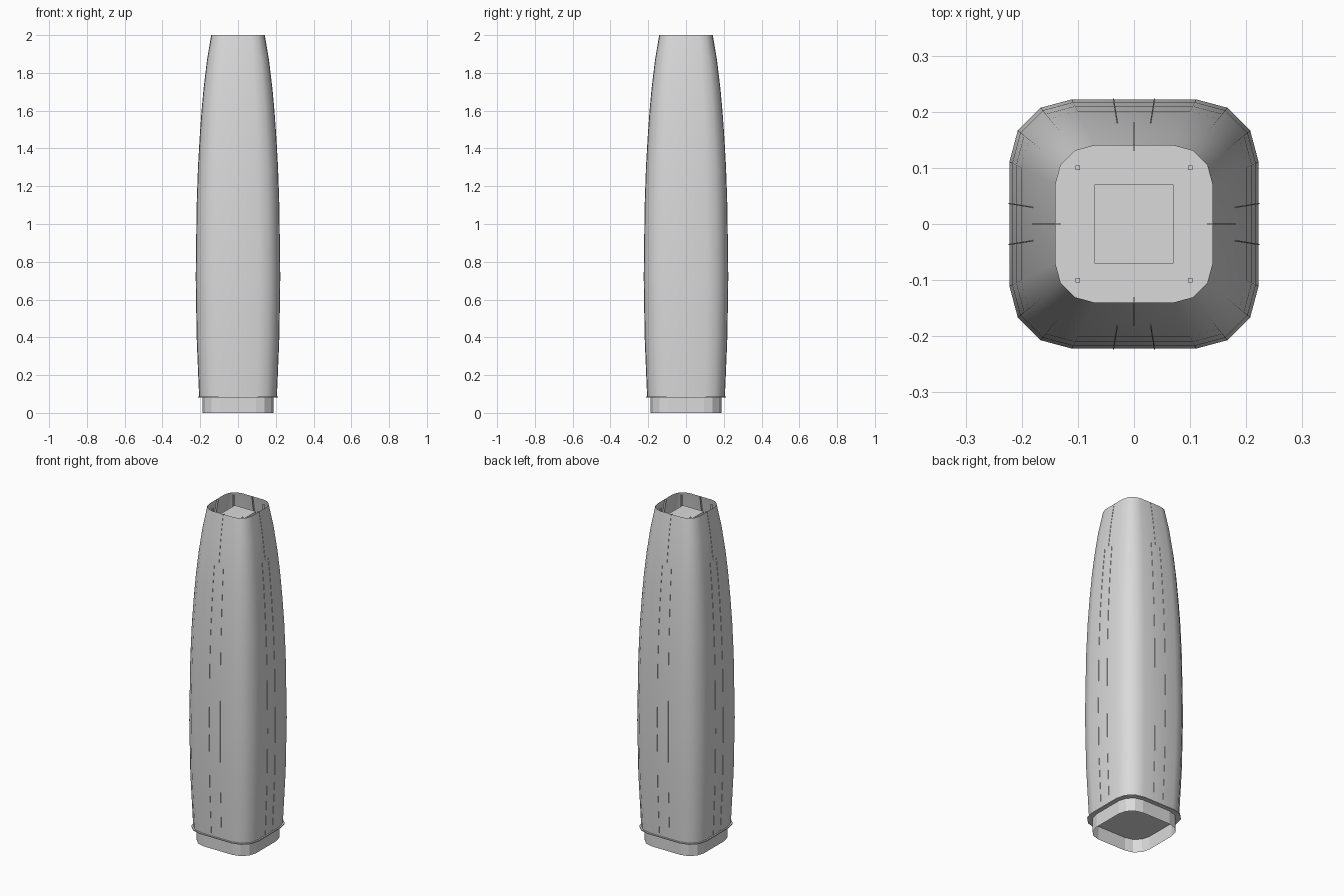
import bpy, bmesh, math
from mathutils import Matrix

cube = bpy.data.objects.get("Cube")
if cube:
    bpy.data.objects.remove(cube, do_unlink=True)

grey = bpy.data.materials.new("light_grey")
grey.use_nodes = True
colour = (0.7, 0.7, 0.7, 1)
grey.diffuse_color = colour
grey.node_tree.nodes["Principled BSDF"].inputs["Base Color"].default_value = colour

# Tower profile: height, half width
PROFILE = [(0.085, 0.204), (0.4, 0.217), (0.72, 0.222), (1.1, 0.217), (1.3, 0.210),
           (1.46, 0.201), (1.6, 0.191), (1.72, 0.180), (1.87, 0.162), (2.0, 0.14)]
FIN_SPLIT = 1.72


def finish(name, bm, smooth=False):
    bmesh.ops.recalc_face_normals(bm, faces=bm.faces)
    mesh = bpy.data.meshes.new(name)
    bm.to_mesh(mesh)
    bm.free()
    mesh.materials.append(grey)
    obj = bpy.data.objects.new(name, mesh)
    bpy.context.collection.objects.link(obj)
    if smooth:
        bpy.ops.object.select_all(action="DESELECT")
        obj.select_set(True)
        bpy.context.view_layer.objects.active = obj
        bpy.ops.object.shade_smooth_by_angle(angle=math.radians(40))
    return obj


def rounded_square(half, z):
    """Square with corner radius of half its half width, three facets a corner."""
    r = half / 2
    points = []
    for corner in range(4):
        mid = math.radians(45 + 90 * corner)
        cx, cy = (math.copysign(r, f(mid)) for f in (math.cos, math.sin))
        for step in range(4):
            a = math.radians(90 * corner + 30 * step)
            points.append((cx + r * math.cos(a), cy + r * math.sin(a), z))
    return points


def loft(name, levels, caps=False, smooth=False):
    bm = bmesh.new()
    rings = [[bm.verts.new(p) for p in rounded_square(w, z)] for z, w in levels]
    for low, high in zip(rings, rings[1:]):
        for i in range(len(low)):
            j = (i + 1) % len(low)
            bm.faces.new((low[i], low[j], high[j], high[i]))
    if caps:
        bm.faces.new(rings[0])
        bm.faces.new(rings[-1])
    return finish(name, bm, smooth)


def box(name, x, y, half, bottom, top):
    bm = bmesh.new()
    bmesh.ops.create_cube(bm, size=1, matrix=Matrix.Translation((x, y, (bottom + top) / 2))
                          @ Matrix.Diagonal((2 * half, 2 * half, top - bottom, 1)))
    finish(name, bm)


def fin(name, levels, offset, turn):
    """Thin rib that follows the facade; offset is a share of the half width."""
    bm = bmesh.new()
    rings = []
    for z, w in levels:
        x = offset * w
        rings.append([bm.verts.new((x + side * 0.001, y, z))
                      for side, y in ((-1, w - 0.01), (1, w - 0.01),
                                      (1, w + 0.002), (-1, w + 0.002))])
    for low, high in zip(rings, rings[1:]):
        for i in range(4):
            j = (i + 1) % 4
            bm.faces.new((low[i], low[j], high[j], high[i]))
    bm.faces.new(rings[0])
    bm.faces.new(rings[-1])
    bmesh.ops.rotate(bm, verts=bm.verts, matrix=Matrix.Rotation(turn, 3, "Z"))
    finish(name, bm)


# Main body, hollow plinth and the lip between them
loft("tower_shell", PROFILE, smooth=True)
loft("plinth", [(0, 0.188), (0.085, 0.188)])
loft("lip", [(0.081, 0.212), (0.087, 0.212)], caps=True)

# Sunken roof with plant box and corner posts
loft("roof_deck", [(1.865, 0.160), (1.87, 0.160)], caps=True)
box("roof_box", 0, 0, 0.07, 1.87, 1.955)
for x in (-0.1, 0.1):
    for y in (-0.1, 0.1):
        box("roof_post", x, y, 0.004, 1.87, 1.995)

# Facade ribs: a pair on the lower part, one on the upper part of each side
lower = [p for p in PROFILE if p[0] <= FIN_SPLIT]
upper = [p for p in PROFILE if p[0] >= FIN_SPLIT]
for side in range(4):
    turn = side * math.pi / 2
    for offset in (-0.165, 0.165):
        fin("lower_rib", lower, offset, turn)
    fin("upper_rib", upper, 0, turn)
